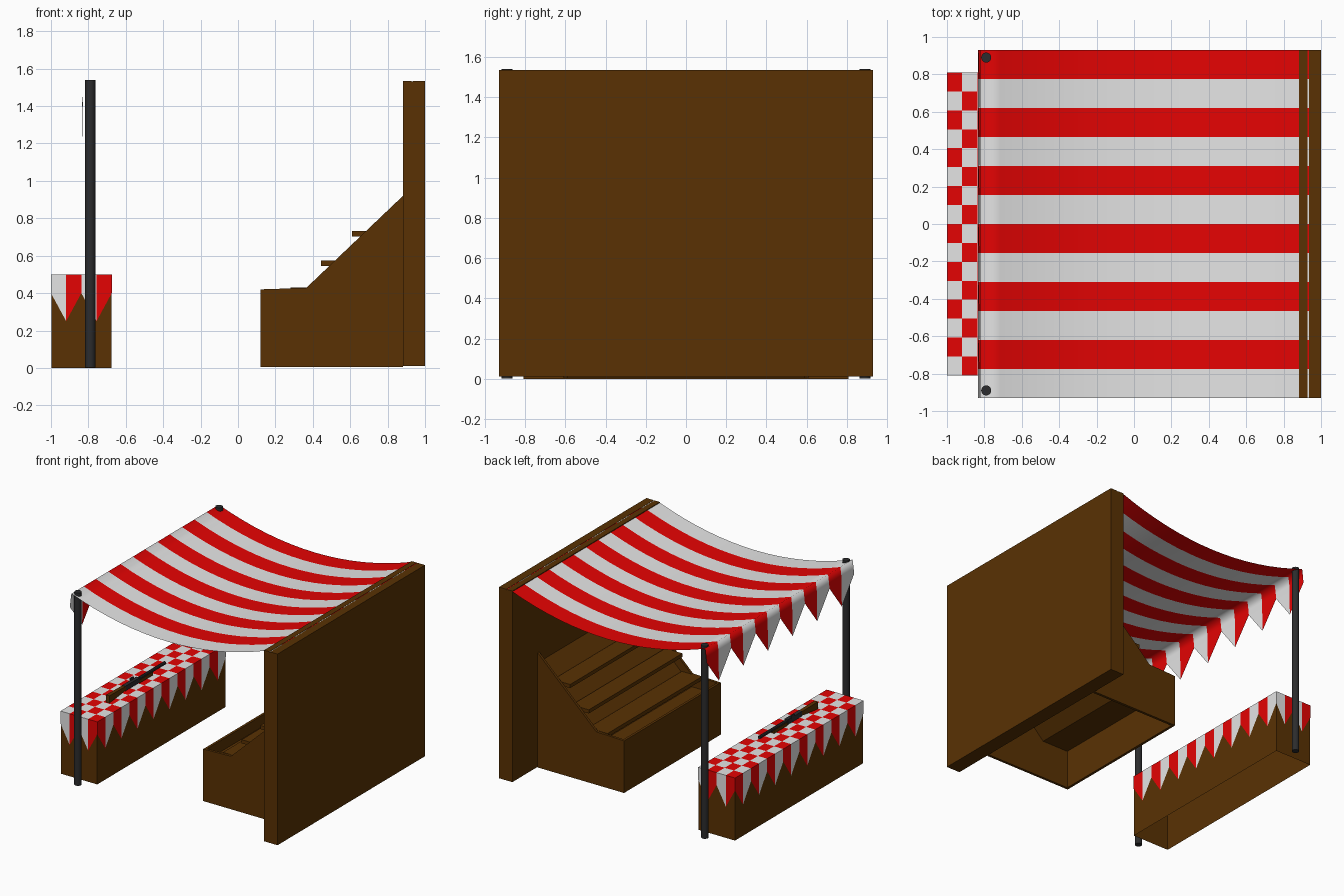
import bpy, bmesh, math

if "Cube" in bpy.data.objects:
    bpy.data.objects.remove(bpy.data.objects["Cube"])


def material(name, rgb):
    m = bpy.data.materials.new(name)
    m.diffuse_color = (*rgb, 1)
    m.use_nodes = True
    m.node_tree.nodes["Principled BSDF"].inputs["Base Color"].default_value = m.diffuse_color
    return m


RED = material("red_cloth", (0.78, 0.001, 0.001))
WHITE = material("white_cloth", (0.78, 0.78, 0.78))
WOOD = material("brown_wood", (0.1, 0.031, 0.001))
METAL = material("dark_metal", (0.025, 0.025, 0.026))


def make(name, bm, mats, smooth=0, recalc=True):
    bmesh.ops.remove_doubles(bm, verts=bm.verts, dist=0.0001)
    if recalc:
        bmesh.ops.recalc_face_normals(bm, faces=bm.faces)
    me = bpy.data.meshes.new(name)
    bm.to_mesh(me)
    bm.free()
    for m in mats:
        me.materials.append(m)
    ob = bpy.data.objects.new(name, me)
    bpy.context.collection.objects.link(ob)
    if smooth:
        bpy.context.view_layer.objects.active = ob
        ob.select_set(True)
        bpy.ops.object.shade_smooth_by_angle(angle=math.radians(smooth))
        ob.select_set(False)
    return ob


def quad(bm, pts, mat=0):
    f = bm.faces.new([bm.verts.new(p) for p in pts])
    f.material_index = mat


def box(name, x, y, z, mat, open_bottom=False):
    bm = bmesh.new()
    bmesh.ops.create_cube(bm, size=1)
    for v in bm.verts:
        v.co = [r[0] + (c + 0.5) * (r[1] - r[0]) for c, r in zip(v.co, (x, y, z))]
    if open_bottom:
        bmesh.ops.delete(bm, geom=[f for f in bm.faces if f.normal.z < -0.9], context='FACES')
    return make(name, bm, [mat], recalc=not open_bottom)


def prism(name, pts, a, b, mat, axis='y'):
    # extrude a side profile between a and b along y or x
    bm = bmesh.new()
    f = bm.faces.new([bm.verts.new((p, a, q) if axis == 'y' else (a, p, q)) for p, q in pts])
    r = bmesh.ops.extrude_face_region(bm, geom=[f])
    d = (0, b - a, 0) if axis == 'y' else (b - a, 0, 0)
    bmesh.ops.translate(bm, verts=[v for v in r['geom'] if isinstance(v, bmesh.types.BMVert)], vec=d)
    return make(name, bm, [mat])


def lathe(name, prof, loc, mat, along_y=False, n=16):
    # turned part from (radius, height) pairs
    bm = bmesh.new()
    rings = []
    for r, h in prof:
        ring = []
        for k in range(n):
            a = 2 * math.pi * k / n
            c, s = r * math.cos(a), r * math.sin(a)
            ring.append(bm.verts.new((loc[0] + c, loc[1] + h, loc[2] + s) if along_y
                                     else (loc[0] + c, loc[1] + s, loc[2] + h)))
        rings.append(ring)
    for a, b in zip(rings, rings[1:]):
        for k in range(n):
            bm.faces.new((a[k], a[(k + 1) % n], b[(k + 1) % n], b[k]))
    bm.faces.new(rings[0])
    bm.faces.new(rings[-1])
    return make(name, bm, [mat], smooth=30)


# back wall: two boards gripping the canopy edge
box("wall_inner_board", (0.882, 0.928), (-0.93, 0.93), (0.01, 1.535), WOOD)
box("wall_outer_board", (0.936, 1.0), (-0.93, 0.93), (0.01, 1.535), WOOD)
box("wall_core", (0.928, 0.936), (-0.93, 0.93), (0.01, 1.531), WOOD)

# poles
for side, y in (("front", -0.89), ("back", 0.89)):
    lathe(side + "_pole", [(0.027, 0.002), (0.027, 1.54)], (-0.79, y, 0), METAL)

# sagging striped canopy
N, W = 12, 1.86 / 12
X0, X1, SEG = -0.82, 0.885, 16
bm = bmesh.new()
prof = []
for k in range(SEG + 1):
    t = k / SEG
    prof.append((X0 + (X1 - X0) * t, 1.53 - 0.155 * 4 * t * (1 - t)))
for j in range(N):
    ya, yb = -0.93 + j * W, -0.93 + (j + 1) * W
    for (xa, za), (xb, zb) in zip(prof, prof[1:]):
        quad(bm, [(xa, ya, za), (xb, ya, zb), (xb, yb, zb), (xa, yb, za)], j % 2)
    # edge tucked into the wall slot
    quad(bm, [(0.928, ya, 1.533), (0.936, ya, 1.533), (0.936, yb, 1.533), (0.928, yb, 1.533)], j % 2)
    # pointed valance, one point per pair of stripes
    lows = (1.42, 1.22) if j % 2 == 0 else (1.22, 1.42)
    quad(bm, [(X0, ya, 1.53), (X0, yb, 1.53), (-0.829, yb, 1.46), (-0.829, ya, 1.46)], j % 2)
    quad(bm, [(-0.829, ya, 1.46), (-0.829, yb, 1.46), (-0.833, yb, lows[1]), (-0.833, ya, lows[0])], j % 2)
make("striped_canopy", bm, [WHITE, RED], smooth=180, recalc=False)

# counter, open underneath
CX0, CX1, CY = -0.998, -0.677, 0.808
box("counter", (CX0, CX1), (-CY, CY), (0, 0.498), WOOD, open_bottom=True)

# checked cloth with pointed flaps on all four sides
bm = bmesh.new()
ax, bx, cy, T = -1.0, -0.675, 0.81, 0.5
nx, ny = 4, 16
xs = [ax + (bx - ax) * i / nx for i in range(nx + 1)]
ys = [-cy + 2 * cy * j / ny for j in range(ny + 1)]
low = lambda k: 0.25 if k % 2 else 0.40
for i in range(nx):
    for j in range(ny):
        quad(bm, [(xs[i], ys[j], T), (xs[i + 1], ys[j], T),
                  (xs[i + 1], ys[j + 1], T), (xs[i], ys[j + 1], T)], (i + j) % 2)
for i in range(nx):
    for j, y in ((0, -cy), (ny - 1, cy)):
        p = [(xs[i], y, T), (xs[i], y, low(i)), (xs[i + 1], y, low(i + 1)), (xs[i + 1], y, T)]
        quad(bm, p if y < 0 else p[::-1], (i + j) % 2)
for j in range(ny):
    for i, x in ((0, ax), (nx - 1, bx)):
        p = [(x, ys[j], T), (x, ys[j + 1], T), (x, ys[j + 1], low(j + 1)), (x, ys[j], low(j))]
        quad(bm, p if i == 0 else p[::-1], (i + j) % 2)
make("checked_cloth", bm, [WHITE, RED], recalc=False)

# prize shelf: side panels, front panel, sloped bed and three ledges
S, P = 0.61, 0.02
side = [(0.12, 0.005), (0.12, 0.42), (0.365, 0.428), (0.882, 0.92), (0.882, 0.005)]
for name, a, b in (("shelf_front_side", -S, P - S), ("shelf_back_side", S - P, S)):
    prism(name, side, a, b, WOOD)
I = S - P
box("shelf_front_panel", (0.12, 0.14), (-I, I), (0.005, 0.42), WOOD)
bed = [(0.14, 0.31), (0.14, 0.33), (0.36, 0.33), (0.882, 0.84), (0.882, 0.815), (0.37, 0.31)]
prism("shelf_bed", bed, -I, I, WOOD)
for k, (x, z, d) in enumerate(((0.28, 0.40, 0.17), (0.445, 0.545, 0.15), (0.61, 0.703, 0.15))):
    box("shelf_ledge_%d" % (k + 1), (x, x + d), (-I, I), (z, z + 0.029), WOOD)

# toy air gun lying along the counter
lathe("gun_barrel", [(0.013, -0.26), (0.013, 0.22)], (-0.80, 0, 0.545), METAL, True, 10)
box("gun_body", (-0.815, -0.785), (-0.30, -0.12), (0.52, 0.56), METAL)
box("gun_sight", (-0.818, -0.808), (-0.2, -0.16), (0.55, 0.578), METAL)
prism("gun_stock", [(-0.29, 0.557), (-0.29, 0.525), (-0.50, 0.502), (-0.50, 0.56)],
      -0.815, -0.785, WOOD, 'x')
box("gun_grip", (-0.814, -0.786), (-0.12, 0.05), (0.515, 0.54), WOOD)
